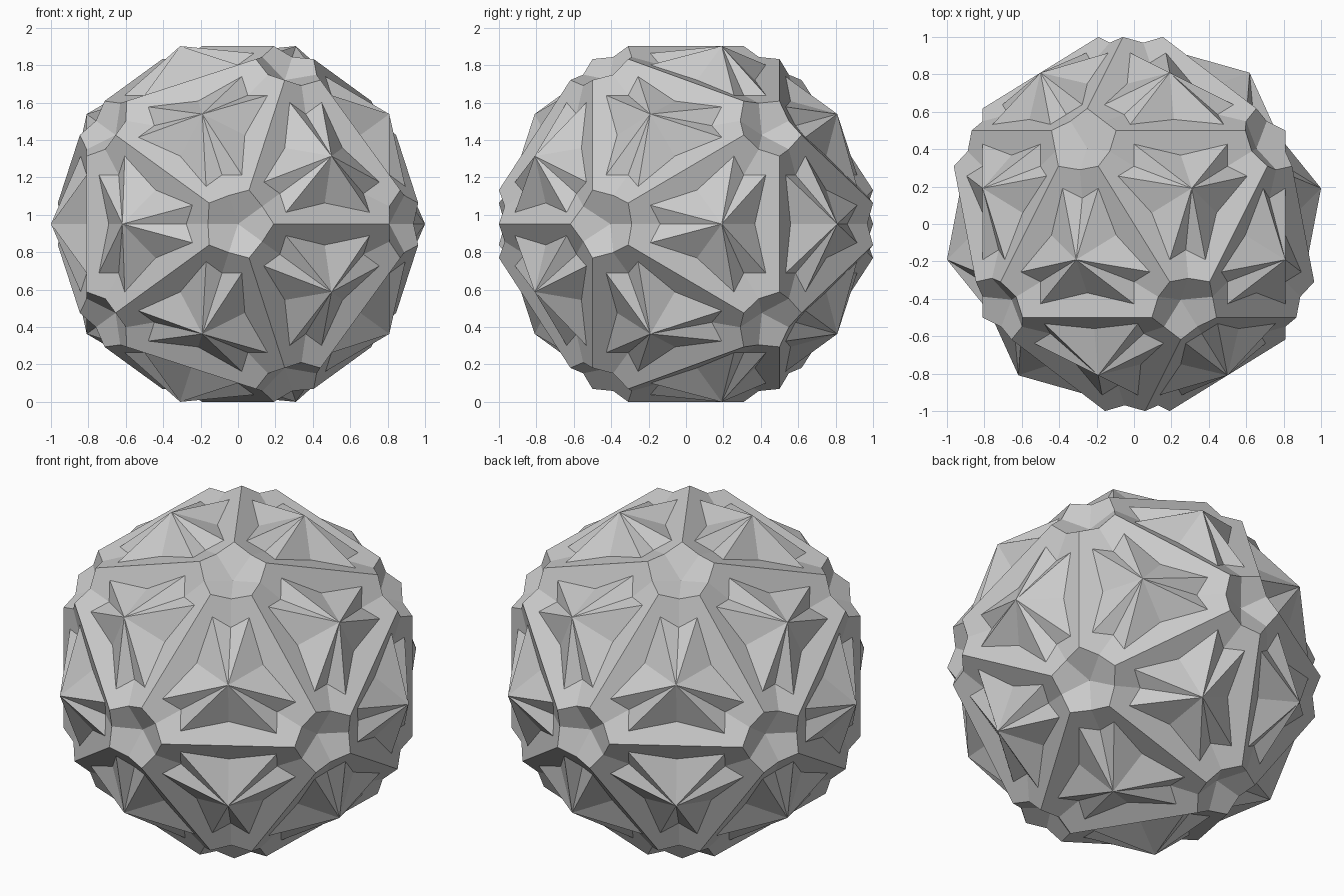
import bpy, bmesh
from math import sqrt, radians, atan, pi
from mathutils import Matrix, Vector

if "Cube" in bpy.data.objects:
    bpy.data.objects.remove(bpy.data.objects["Cube"])

PHI = (1 + sqrt(5)) / 2
TILT = atan(1 / PHI)                 # angle between two-fold and five-fold axes
RADIUS = 1.01807                     # gives an overall width of 2
HEIGHT = RADIUS * PHI / sqrt(3)      # centre height so the model stands on z = 0


def dodecahedron_points():
    pts = [(x, y, z) for x in (-1, 1) for y in (-1, 1) for z in (-1, 1)]
    for a in (-1 / PHI, 1 / PHI):
        for b in (-PHI, PHI):
            pts += [(0, a, b), (a, b, 0), (b, 0, a)]
    return [Vector(p) * RADIUS / sqrt(3) for p in pts]


def add_dodecahedron(name, rotation):
    bm = bmesh.new()
    for p in dodecahedron_points():
        bm.verts.new(rotation @ p)
    bmesh.ops.convex_hull(bm, input=bm.verts[:])
    # merge hull triangles into flat pentagons
    bmesh.ops.dissolve_limit(bm, angle_limit=radians(2), verts=bm.verts[:], edges=bm.edges[:])
    bmesh.ops.recalc_face_normals(bm, faces=bm.faces[:])
    mesh = bpy.data.meshes.new(name)
    bm.to_mesh(mesh)
    bm.free()
    obj = bpy.data.objects.new(name, mesh)
    obj.location.z = HEIGHT
    bpy.context.collection.objects.link(obj)


# five interlocking dodecahedra, turned about the front-back five-fold axis
base = Matrix.Rotation(TILT, 3, 'Z')
for k in range(5):
    turn = Matrix.Rotation(k * 2 * pi / 5, 3, 'Y')
    add_dodecahedron(f"dodecahedron_{k + 1}", turn @ base)
